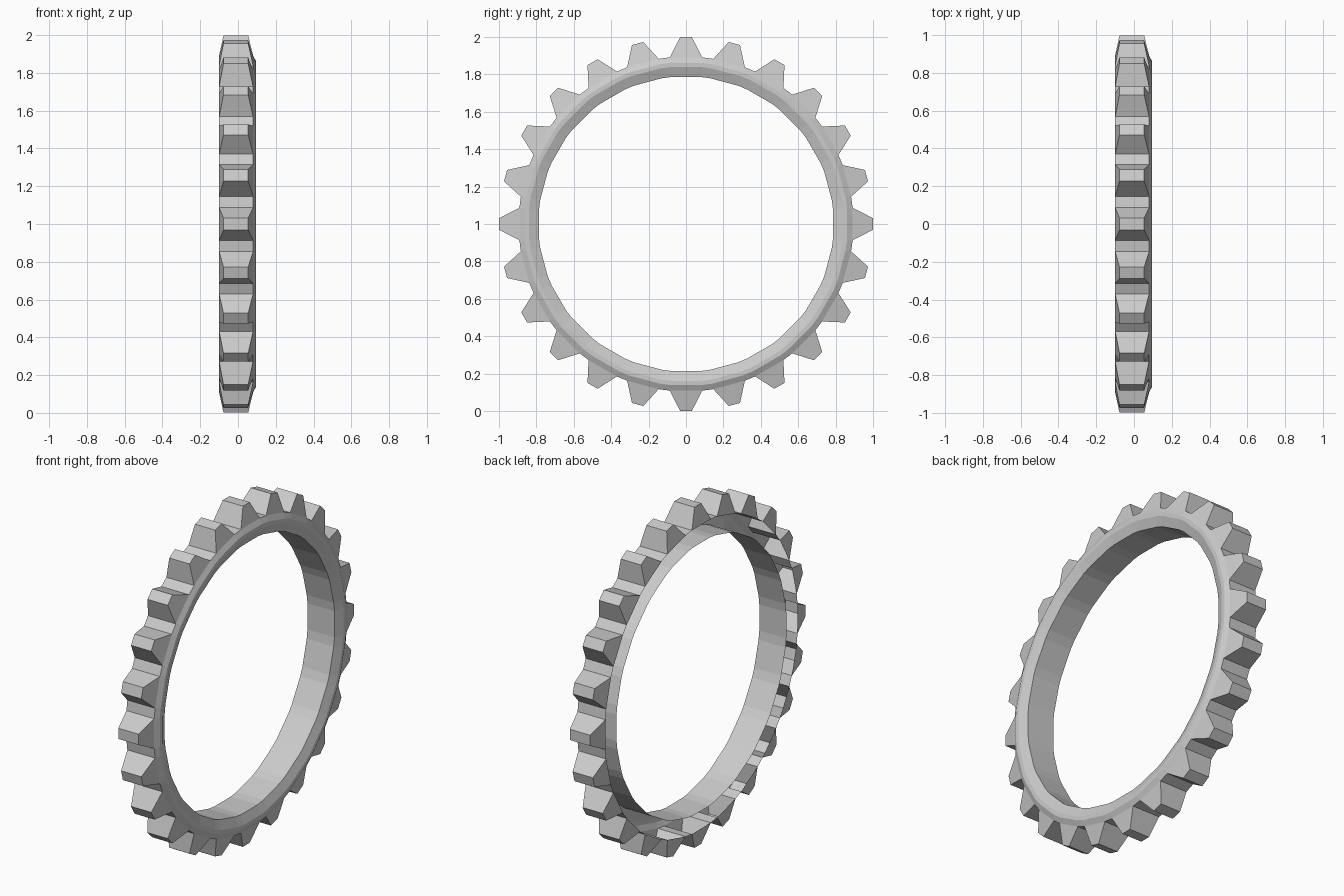
import bpy, bmesh
from math import sin, cos, radians

if "Cube" in bpy.data.objects:
    bpy.data.objects.remove(bpy.data.objects["Cube"])

TEETH = 24
BASE_HALF = 5.6      # half angle of a tooth at its root, degrees
TIP_HALF = 1.8       # half angle of a tooth at its tip
TIP_R = 0.9995

# Ring section as (x, radius): open at the back, rounded lip at the front
PROFILE = [(-0.1, 0.895), (0.08, 0.895), (0.096, 0.865),
           (0.096, 0.843), (0.075, 0.79), (-0.1, 0.79)]

bm = bmesh.new()


def point(x, r, deg):
    a = radians(deg)
    return bm.verts.new((x, r * sin(a), 1 + r * cos(a)))


# Ring columns: two per tooth, one at each root edge
columns = []
for i in range(TEETH):
    for side in (-1, 1):
        deg = i * 360 / TEETH + side * BASE_HALF
        columns.append([point(x, r, deg) for x, r in PROFILE])

# Lip and hole wall all round, outer wall only in the gaps between teeth
for i, a in enumerate(columns):
    b = columns[(i + 1) % len(columns)]
    for k in range(len(PROFILE) - 1):
        if k == 0 and i % 2 == 0:
            continue
        bm.faces.new((a[k], a[k + 1], b[k + 1], b[k]))

# Hollow tapered teeth
for i in range(TEETH):
    a, b = columns[2 * i], columns[2 * i + 1]
    mid = i * 360 / TEETH
    root = [a[0], a[1], b[1], b[0]]
    tip = [point(x, TIP_R, mid + s * TIP_HALF)
           for x, s in ((-0.077, -1), (0.054, -1), (0.054, 1), (-0.077, 1))]
    for k in range(4):
        n = (k + 1) % 4
        bm.faces.new((root[k], root[n], tip[n], tip[k]))
    bm.faces.new(tip)

bmesh.ops.recalc_face_normals(bm, faces=bm.faces)
mesh = bpy.data.meshes.new("gear_ring")
bm.to_mesh(mesh)
bm.free()
bpy.context.collection.objects.link(bpy.data.objects.new("gear_ring", mesh))
